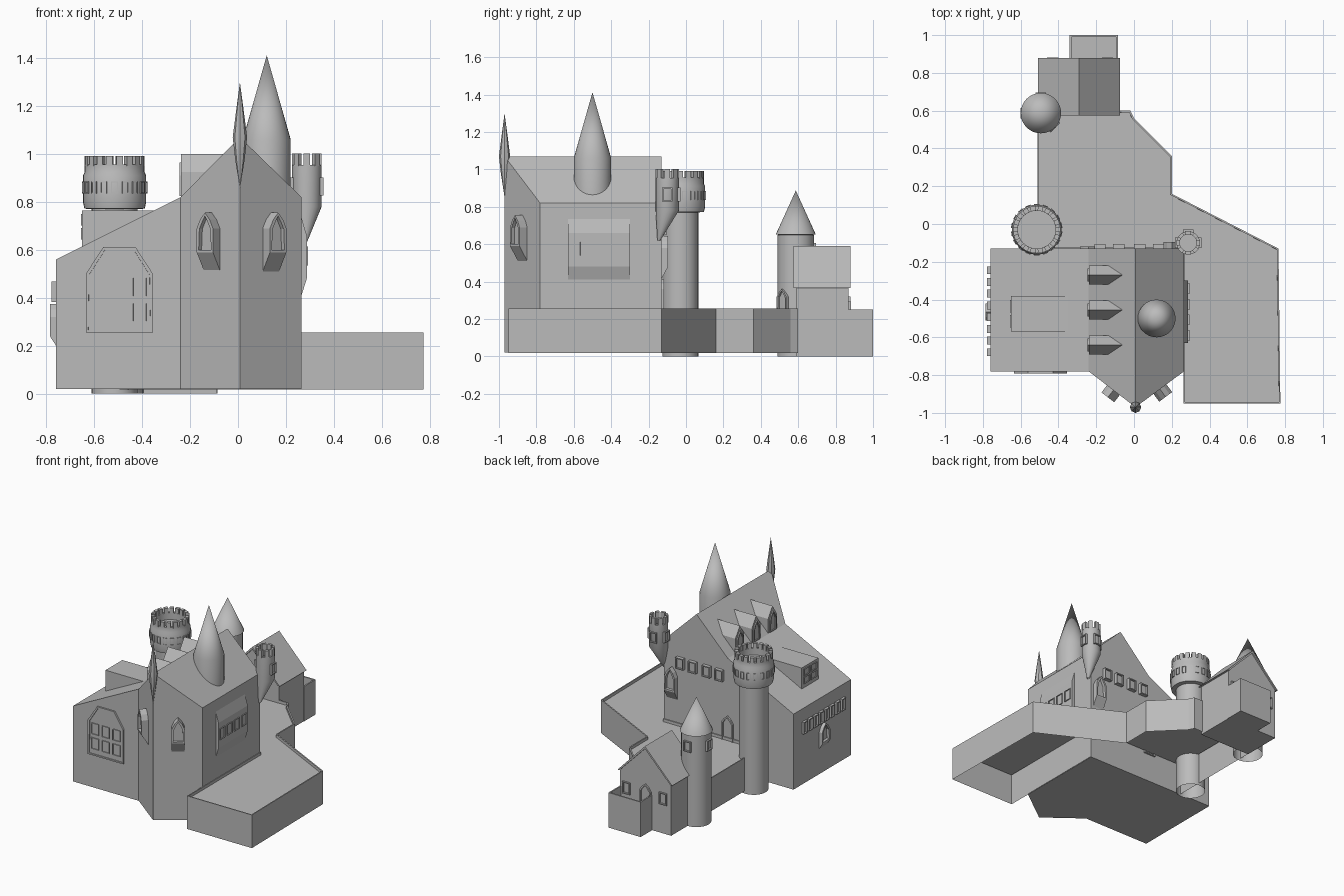
import bpy, bmesh, math
from mathutils import Matrix, Vector

if "Cube" in bpy.data.objects:
    bpy.data.objects.remove(bpy.data.objects["Cube"])

stone = bpy.data.materials.new("grey stone")
stone.diffuse_color = (0.5, 0.5, 0.5, 1)
stone.use_nodes = True
stone.node_tree.nodes["Principled BSDF"].inputs["Base Color"].default_value = stone.diffuse_color


def finish(name, bm, smooth=False):
    bmesh.ops.recalc_face_normals(bm, faces=bm.faces)
    me = bpy.data.meshes.new(name)
    bm.to_mesh(me)
    bm.free()
    me.materials.append(stone)
    if smooth:
        for p in me.polygons:
            p.use_smooth = True
        me.set_sharp_from_angle(angle=math.radians(30))
    ob = bpy.data.objects.new(name, me)
    bpy.context.collection.objects.link(ob)
    return ob


def loft(name, front, back, d, loc=(0, 0, 0), deg=0, d0=-0.02, rim=0, recess=0):
    """Join two (sideways, up) outlines; the front faces the direction deg and can get a recess."""
    bm = bmesh.new()
    f = [bm.verts.new((d, s, z)) for s, z in front]
    b = [bm.verts.new((d0, s, z)) for s, z in back]
    face = bm.faces.new(f)
    bm.faces.new(b[::-1])
    n = len(f)
    for i in range(n):
        j = (i + 1) % n
        bm.faces.new((f[j], f[i], b[i], b[j]))
    bmesh.ops.recalc_face_normals(bm, faces=bm.faces)
    if recess:
        bm.normal_update()
        bmesh.ops.inset_individual(bm, faces=[face], thickness=rim, depth=0)
        bm.normal_update()
        bmesh.ops.inset_individual(bm, faces=[face], thickness=0.0005, depth=-recess)
    bm.transform(Matrix.Translation(Vector(loc)) @ Matrix.Rotation(math.radians(deg), 4, 'Z'))
    return finish(name, bm)


def rect(w, z0, z1):
    return [(-w, z0), (w, z0), (w, z1), (-w, z1)]


def pointed(w, z0, z1, z2):
    return [(-w, z0), (w, z0), (w, z1), (w * 0.6, z1 + (z2 - z1) * 0.55), (0, z2),
            (-w * 0.6, z1 + (z2 - z1) * 0.55), (-w, z1)]


def window(name, loc, deg, w, h, d=0.02, rim=0.01):
    o = rect(w / 2, -h / 2, h / 2)
    loft(name, o, o, d, loc, deg, rim=rim, recess=0.012)


def oriel(name, loc, deg, w, zs, d):
    """Pointed window resting on a sloped corbel; zs = foot, sill, shoulder, tip."""
    loft(name, pointed(w / 2, *zs[1:]), pointed(w / 2, zs[0], *zs[2:]), d, loc, deg, rim=0.014, recess=0.02)


def lathe(name, profile, loc, seg=32):
    bm = bmesh.new()
    rings = []
    for r, z in profile:
        if r == 0:
            rings.append([bm.verts.new((loc[0], loc[1], z))])
        else:
            rings.append([bm.verts.new((loc[0] + r * math.cos(2 * math.pi * i / seg),
                                        loc[1] + r * math.sin(2 * math.pi * i / seg), z)) for i in range(seg)])
    for a, b in zip(rings, rings[1:]):
        for i in range(seg):
            j = (i + 1) % seg
            q = [a[i % len(a)], a[j % len(a)], b[j % len(b)], b[i % len(b)]]
            bm.faces.new(list(dict.fromkeys(q)))
    return finish(name, bm, True)


def around(c, r, deg, z=0):
    a = math.radians(deg)
    return (c[0] + r * math.cos(a), c[1] + r * math.sin(a), z)


def merlons(name, c, r, n, w, t, z0, z1):
    o = rect(w / 2, z0, z1)
    for i in range(n):
        loft(name, o, o, r, (c[0], c[1], 0), 360 * i / n, d0=r - t)


# Main hall with pointed front, ridge roof and lower left wing
plan = [(-.76, -.78), (-.24, -.78), (.008, -.97), (.265, -.78),
        (.265, -.13), (.008, -.13), (-.24, -.13), (-.76, -.13)]
height = {-.76: .56, -.24: .82, .008: 1.07, .265: .82}
bm = bmesh.new()
lo = [bm.verts.new((x, y, .02)) for x, y in plan]
hi = [bm.verts.new((x, y, height[x])) for x, y in plan]
bm.faces.new(lo[::-1])
for i in range(8):
    j = (i + 1) % 8
    bm.faces.new((lo[i], lo[j], hi[j], hi[i]))
for q in ((0, 1, 6, 7), (1, 2, 5, 6), (2, 3, 4, 5)):
    bm.faces.new([hi[i] for i in q])
finish("main_hall", bm)

# Terrace: hollow wall with a sunken floor
plan = [(-.51, -.13), (-.51, .6), (-.02, .6), (0, .56), (.2, .36), (.2, .16),
        (.765, -.13), (.775, -.95), (.262, -.95), (.262, -.13)]
bm = bmesh.new()
top = [bm.verts.new((x, y, .255)) for x, y in plan]
low = [bm.verts.new((x, y, .018)) for x, y in plan]
floor = bm.faces.new(top[::-1])
for i in range(len(plan)):
    j = (i + 1) % len(plan)
    bm.faces.new((top[i], top[j], low[j], low[i]))
bm.normal_update()
bmesh.ops.inset_region(bm, faces=[floor], thickness=.01)
bm.normal_update()
bmesh.ops.inset_individual(bm, faces=[floor], thickness=.0005, depth=-.02 if floor.normal.z > 0 else .02)
finish("terrace", bm)

# Round battlement tower
T = (-.515, -.03)
lathe("round_tower_shaft", [(.096, 0), (.096, .79)], T)
lathe("round_tower_crown", [(.09, .77), (.126, .772), (.132, .80), (.132, .91), (.125, .925),
                            (.125, .957), (.1, .957), (.1, .91), (0, .91)], T)
merlons("round_tower_merlon", T, .125, 18, .027, .025, .95, .992)
for i in range(18):
    window("round_tower_window", around(T, .13, 20 * i + 10, .86), 20 * i + 10, .028, .05, .006, .005)

# Roof spire tower and thin prow spire
lathe("roof_spire", [(.1, .8), (.1, 1.06), (0, 1.412)], (.12, -.5))
lathe("prow_spire", [(0, .85), (.02, .98), (.03, 1.07), (.016, 1.18), (0, 1.3)], (.008, -.97), 8)

# Corner turret hanging from the back right corner
C = (.287, -.1)
turret = lathe("corner_turret", [(.008, .62), (.062, .78), (.062, .955), (.045, .955), (.045, .92), (0, .92)], C, 24)
for v in turret.data.vertices:
    if v.co.z < .7:
        v.co.x -= .012
        v.co.y -= .045
merlons("corner_turret_merlon", C, .062, 8, .028, .018, .95, 1.003)
for deg in (0, 90, 180):
    window("corner_turret_window", around(C, .058, deg, .865), deg, .055, .075, .012)

# Gatehouse with gable roof and small walled porch
o = [(-.202, 0), (.202, 0), (.202, .37), (0, .575), (-.202, .37)]
loft("gatehouse_walls", o, o, .87, (-.29, 0, 0), 90, d0=.59)
o = [(-.217, .365), (-.202, .365), (0, .572), (.202, .365), (.217, .365), (0, .59)]
loft("gatehouse_roof", o, o, .88, (-.29, 0, 0), 90, d0=.575)
for x in (-.43, -.14):
    window("gatehouse_window", (x, .87, .25), 90, .06, .085, .012)
o = pointed(.045, .12, .27, .32)
loft("gatehouse_door", o, o, .01, (-.29, .87, 0), 90, rim=.012, recess=.02)
o = rect(.128, 0, .15)
loft("porch_base", o, o, 1, (-.213, 0, 0), 90, d0=.865)
o = rect(.128, .14, .25)
loft("porch_back_wall", o, o, 1, (-.213, 0, 0), 90, d0=.99)
for x in (-.336, -.09):
    o = rect(.005, .14, .25)
    loft("porch_side_wall", o, o, 1, (x, 0, 0), 90, d0=.865)

# Gatehouse round tower
G = (-.493, .587)
lathe("gate_tower", [(.098, 0), (.098, .65)], G)
lathe("gate_tower_roof", [(.09, .65), (.107, .652), (0, .887)], G)
for deg in (90, 180):
    window("gate_tower_window", around(G, .094, deg, .57), deg, .055, .075, .015)
o = pointed(.035, .24, .32, .36)
loft("gate_tower_door", o, o, .015, around(G, .094, -45), -45, rim=.01, recess=.012)

# Oriel windows on the prow, left wall and back wall
for x, y, deg in ((-.108, -.878, 232.5), (.138, -.875, 306.5)):
    oriel("prow_oriel", (x, y, 0), deg, .085, (.48, .59, .69, .755), .05)
oriel("left_oriel", (-.76, -.465, 0), 180, .09, (.17, .24, .32, .375), .025)
oriel("back_oriel", (.2, -.13, 0), 90, .085, (.38, .48, .58, .645), .035)
o = pointed(.045, .22, .36, .41)
loft("terrace_door", o, o, .012, (-.24, -.13, 0), 90, rim=.012, recess=.015)

# Window rows on the back and left walls
for x in (-.18, -.08, .03, .13):
    window("back_window", (x, -.13, .69), 90, .06, .08, .025)
for i in range(8):
    window("left_window", (-.76, -.245 - .062 * i, .425), 180, .042, .085, .018, .008)

# Right bay with four windows
bay = [(-.165, .66), (.165, .66), (.165, .48), (-.165, .48)]
wall = [(-.165, .735), (.165, .735), (.165, .41), (-.165, .41)]
loft("right_bay", bay, wall, .022, (.265, -.465, 0), 0, d0=0)
for y in (-.59, -.507, -.425, -.342):
    window("right_bay_window", (.285, y, .575), 0, .058, .08, .008, .006)

# Large front window with six panes
def arch(w, z0, z1, z2):
    return [(-w, z0), (w, z0), (w, z1), (w * .48, z2), (-w * .48, z2), (-w, z1)]
o = arch(.14, .255, .5, .612)
loft("front_window_frame", o, o, .012, (-.495, -.78, 0), -90, rim=.014, recess=.006)
for x in (-.58, -.495, -.41):
    for z in (.34, .445):
        window("front_window_pane", (x, -.78, z), -90, .06, .08, .012, .004)

# Flat dormer on the left wing, with a four-pane window
o = rect(.095, .55, .765)
loft("flat_dormer", o, o, .65, (0, -.475, 0), 180, d0=.3)
for y in (-.515, -.435):
    for z in (.667, .725):
        window("flat_dormer_pane", (-.65, y, z), 180, .065, .048, .006, .005)

# Three gabled dormers on the steep roof
for y in (-.27, -.455, -.64):
    o = [(-.05, .78), (.05, .78), (.05, .925), (0, 1.0), (-.05, .925)]
    loft("gabled_dormer", o, o, .237, (0, y, 0), 180, d0=.03)
    o = pointed(.034, .825, .91, .965)
    loft("gabled_dormer_window", o, o, .008, (-.237, y, 0), 180, d0=-.005, rim=.009, recess=.006)
